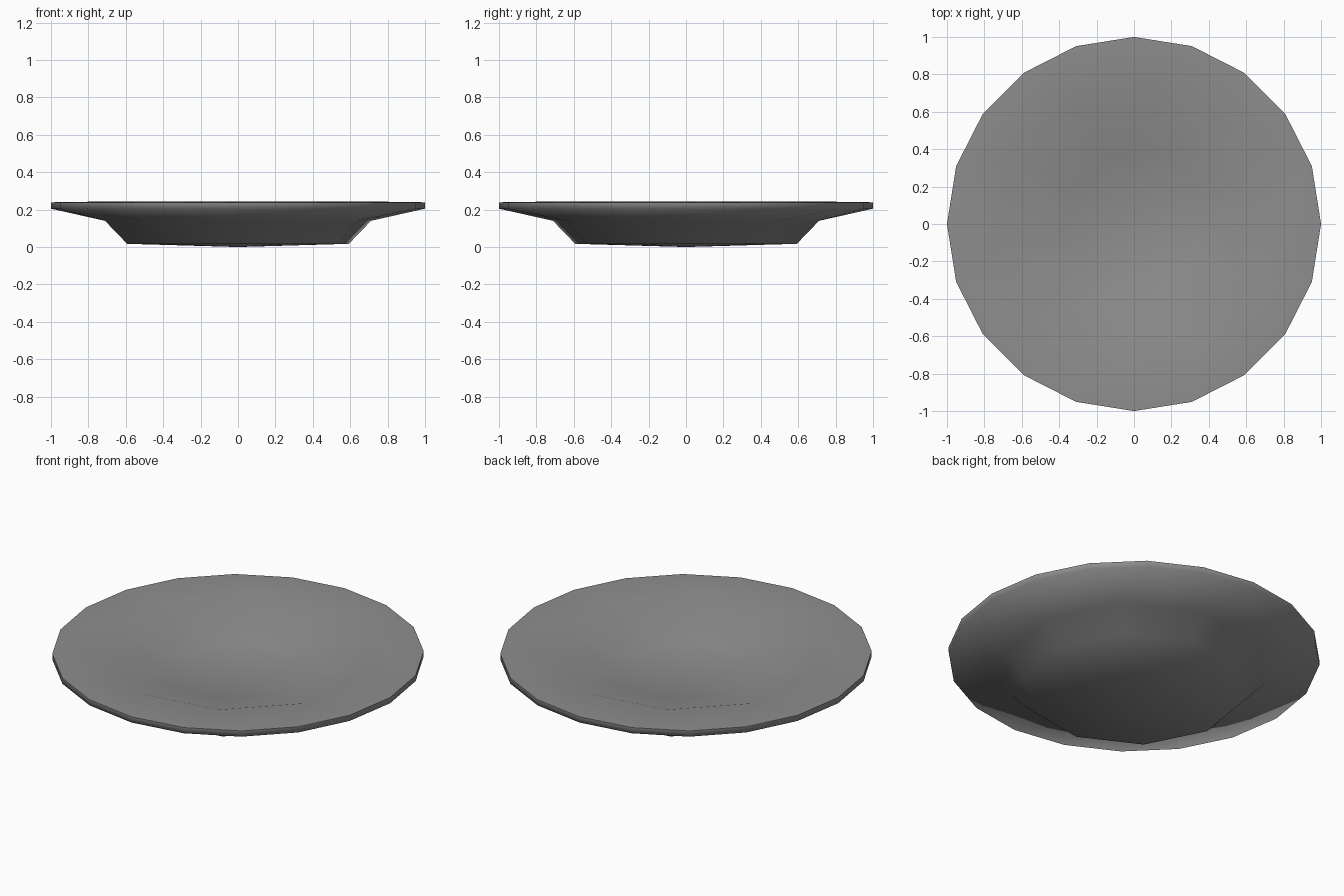
import bpy, bmesh
from math import sin, cos, radians

old = bpy.data.objects.get("Cube")
if old:
    bpy.data.objects.remove(old, do_unlink=True)

grey = bpy.data.materials.new("stoneware_grey")
grey.use_nodes = True
grey.diffuse_color = (0.27, 0.27, 0.27, 1)
grey.node_tree.nodes["Principled BSDF"].inputs["Base Color"].default_value = grey.diffuse_color

bm = bmesh.new()


def ring(sides, radius, z, turn=0):
    angles = [radians(turn + 360 * i / sides) for i in range(sides)]
    return [bm.verts.new((radius * cos(a), radius * sin(a), z)) for a in angles]


def band(a, b):
    """Quads between two rings of equal count."""
    n = len(a)
    for i in range(n):
        j = (i + 1) % n
        bm.faces.new((a[i], a[j], b[j], b[i]))


def brim(outer, inner):
    """Join a ring to one with half as many sides, turned by half a step."""
    n, m = len(outer), len(inner)
    for k in range(m):
        p, q, r = outer[2 * k], outer[2 * k + 1], outer[(2 * k + 2) % n]
        bm.faces.new((p, q, inner[k]))
        bm.faces.new((q, r, inner[(k + 1) % m], inner[k]))


def cap(loop, z):
    centre = bm.verts.new((0, 0, z))
    for i in range(len(loop)):
        bm.faces.new((loop[i], loop[(i + 1) % len(loop)], centre))


# Rim edge
rim_top = ring(20, 1.0, 0.239)
rim_low = ring(20, 1.0, 0.205)
band(rim_low, rim_top)

# Underside: brim, sloped wall and shallow foot
under = ring(10, 0.72, 0.14, 9)
foot = ring(10, 0.6, 0.017, 9)
brim(rim_low, under)
band(under, foot)
cap(foot, 0.0)

# Upper side: nearly level brim, gentle slope and floor of the dish
lip = ring(10, 0.745, 0.243, 9)
well = ring(10, 0.38, 0.135, 9)
brim(rim_top, lip)
band(lip, well)
cap(well, 0.128)

bmesh.ops.recalc_face_normals(bm, faces=bm.faces)
for face in bm.faces:
    face.smooth = True
# Keep the upper rim edge crisp
for edge in bm.edges:
    if all(v in rim_top for v in edge.verts):
        edge.smooth = False

mesh = bpy.data.meshes.new("plate")
bm.to_mesh(mesh)
bm.free()
mesh.materials.append(grey)
plate = bpy.data.objects.new("plate", mesh)
bpy.context.collection.objects.link(plate)
